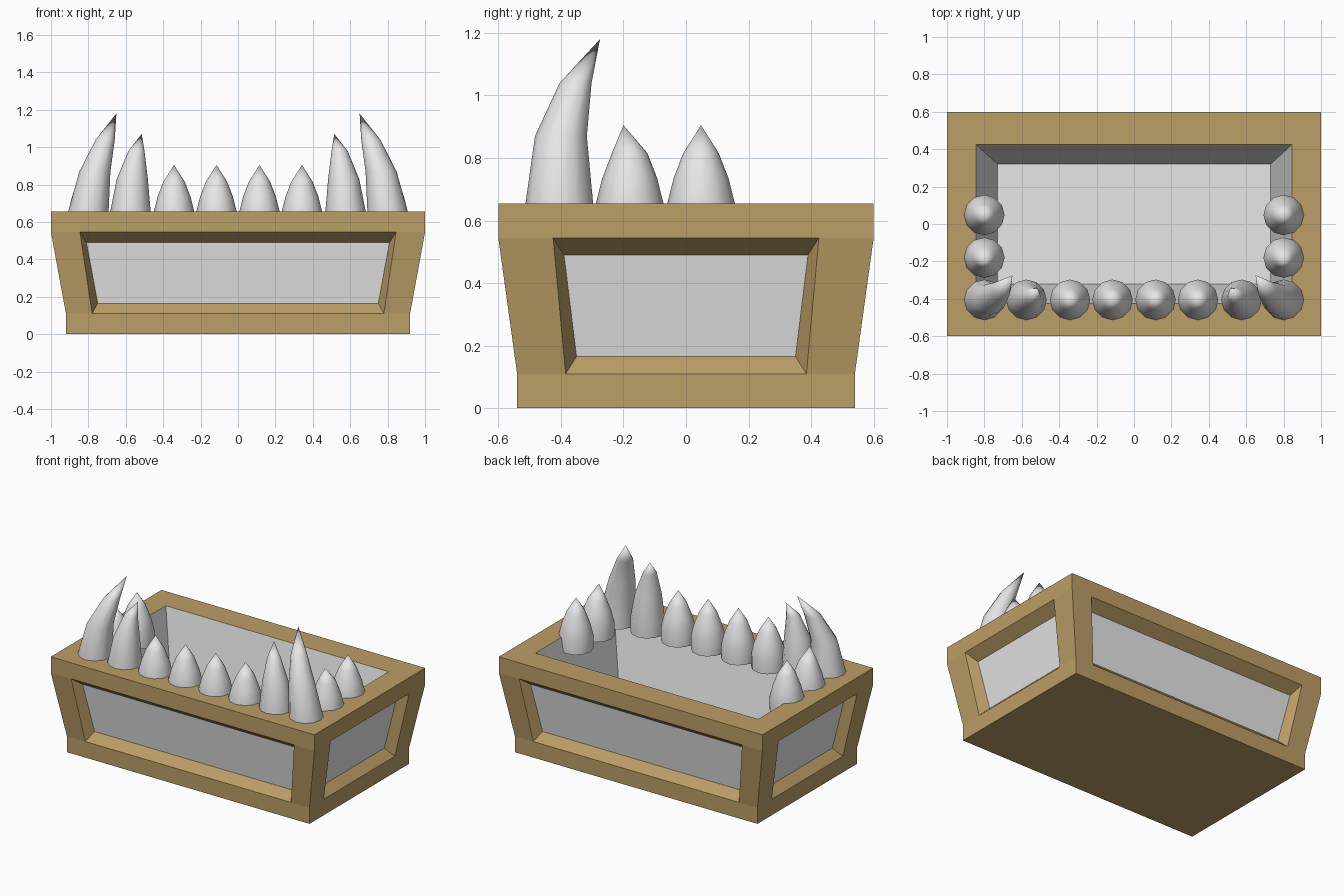
import bpy, bmesh
from mathutils import Vector

cube = bpy.data.objects.get("Cube")
if cube:
    bpy.data.objects.remove(cube)


def material(name, color):
    m = bpy.data.materials.new(name)
    m.use_nodes = True
    m.diffuse_color = (*color, 1)
    m.node_tree.nodes["Principled BSDF"].inputs["Base Color"].default_value = (*color, 1)
    return m


wood = material("wood", (0.5, 0.342, 0.133))
grey = material("pale grey", (0.8, 0.8, 0.8))


def finish(bm, name, mats):
    bmesh.ops.remove_doubles(bm, verts=bm.verts, dist=0.0005)
    bmesh.ops.recalc_face_normals(bm, faces=bm.faces)
    mesh = bpy.data.meshes.new(name)
    bm.to_mesh(mesh)
    bm.free()
    for m in mats:
        mesh.materials.append(m)
    ob = bpy.data.objects.new(name, mesh)
    bpy.context.collection.objects.link(ob)
    return ob


def add_face(bm, points, mat=0):
    bm.faces.new([bm.verts.new(p) for p in points]).material_index = mat


# Flared box: frame with a recessed panel on each side
LOW, HIGH, TOP, FLOOR, DEPTH = 0.11, 0.545, 0.655, 0.12, 0.065
bm = bmesh.new()


def box_side(bm, tangent, normal, foot, rim, recess):
    """foot and rim are (half width, distance out); recess lists half widths, bottom to top."""
    def pair(half, out, z):
        return [Vector((tangent[0] * s * half + normal[0] * out,
                        tangent[1] * s * half + normal[1] * out, z)) for s in (-1, 1)]

    def surface(z):
        return foot[1] + (rim[1] - foot[1]) * (z - LOW) / (HIGH - LOW)

    base, low = pair(*foot, 0), pair(*foot, LOW)
    high, top = pair(*rim, HIGH), pair(*rim, TOP)
    a, b = pair(recess[0], foot[1], LOW)
    d, c = pair(recess[3], rim[1], HIGH)
    z1, z2 = LOW + 0.055, HIGH - 0.055
    e, f = pair(recess[1], surface(z1) - DEPTH, z1)
    h, g = pair(recess[2], surface(z2) - DEPTH, z2)
    add_face(bm, [base[0], base[1], low[1], b, a, low[0]])
    add_face(bm, [low[0], a, d, high[0]])
    add_face(bm, [b, low[1], high[1], c])
    add_face(bm, [high[0], d, c, high[1], top[1], top[0]])
    for quad in ((a, b, f, e), (b, c, g, f), (c, d, h, g), (d, a, e, h)):
        add_face(bm, quad)
    add_face(bm, [e, f, g, h], 1)


for s in (-1, 1):
    box_side(bm, (-s, 0), (0, s), (0.92, 0.54), (1, 0.6), (0.78, 0.75, 0.81, 0.845))
    box_side(bm, (0, s), (s, 0), (0.54, 0.92), (0.6, 1), (0.385, 0.35, 0.39, 0.425))


# Underside, top rim and tapering inner cavity
def rect(x, y, z):
    return [Vector((sx * x, sy * y, z)) for sx, sy in ((-1, -1), (1, -1), (1, 1), (-1, 1))]


outer, mouth, floor = rect(1, 0.6, TOP), rect(0.845, 0.425, TOP), rect(0.73, 0.32, FLOOR)
add_face(bm, rect(0.92, 0.54, 0))
add_face(bm, floor, 1)
for i in range(4):
    j = (i + 1) % 4
    add_face(bm, [outer[i], outer[j], mouth[j], mouth[i]])
    add_face(bm, [mouth[i], mouth[j], floor[j], floor[i]], 1)
finish(bm, "box", [wood, grey])


# Teeth: tapering rings (x shift, y shift, z, radius) closed by a point
def tooth(name, x, y, side, rings, tip):
    bm = bmesh.new()
    loops = []
    for dx, dy, z, r in rings:
        ring = bmesh.ops.create_circle(bm, segments=12, radius=r)["verts"]
        bmesh.ops.translate(bm, verts=ring, vec=(x + side * dx, y + dy, z))
        loops.append(ring)
    bm.faces.new(loops[0])
    for lo, hi in zip(loops, loops[1:]):
        for i in range(12):
            j = (i + 1) % 12
            bm.faces.new([lo[i], lo[j], hi[j], hi[i]])
    point = bm.verts.new((x + side * tip[0], y + tip[1], tip[2]))
    for i in range(12):
        bm.faces.new([loops[-1][i], loops[-1][(i + 1) % 12], point])
    ob = finish(bm, name, [grey])
    for p in ob.data.polygons:
        p.use_smooth = len(p.vertices) < 5


base = [(0, 0, 0.56, 0.108), (0, 0, 0.655, 0.108)]
short = base + [(0, 0, 0.735, 0.088), (0, 0, 0.815, 0.057)]
medium = base + [(-0.01, 0.005, 0.83, 0.083), (-0.032, 0.02, 0.98, 0.043)]
tusk = base + [(-0.035, 0.005, 0.87, 0.083), (-0.09, 0.052, 1.04, 0.051)]

for side, word in ((-1, "right"), (1, "left")):
    tooth("corner_tusk_" + word, side * 0.8, -0.405, side, tusk, (-0.15, 0.13, 1.18))
    tooth("front_fang_" + word, side * 0.575, -0.405, side, medium, (-0.06, 0.06, 1.07))
    for n, x in enumerate((0.115, 0.342), 1):
        tooth(f"front_tooth_{word}_{n}", side * x, -0.405, side, short, (0, 0, 0.905))
    for n, (y, lean) in enumerate(((-0.18, -0.02), (0.048, 0)), 1):
        tooth(f"side_tooth_{word}_{n}", side * 0.8, y, side, short, (0, lean, 0.905))
